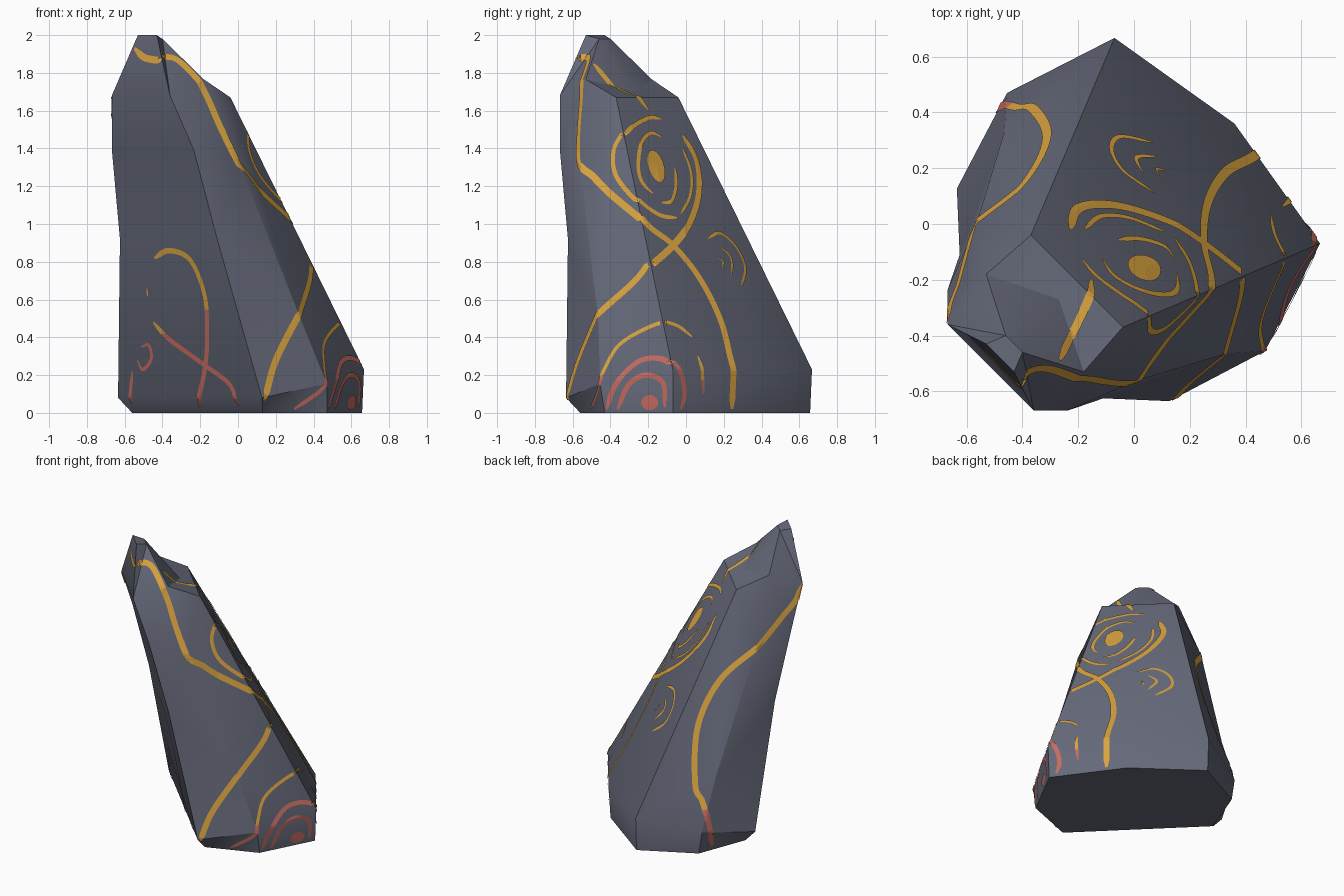
import bpy, bmesh, math
from mathutils import Vector
from mathutils.bvhtree import BVHTree

if "Cube" in bpy.data.objects:
    bpy.data.objects.remove(bpy.data.objects["Cube"])


def material(name, rgb):
    m = bpy.data.materials.new(name)
    m.diffuse_color = (*rgb, 1)
    m.use_nodes = True
    m.node_tree.nodes["Principled BSDF"].inputs["Base Color"].default_value = m.diffuse_color
    return m


STONE = material("slate stone", (0.13, 0.14, 0.19))
GOLD = material("gold vein", (0.70, 0.37, 0.05))
RED = material("red vein", (0.56, 0.15, 0.12))

# Rock: one half given, the other half mirrored across the x = y plane
half = {
    "T": (-.43, -.53, 2.0), "S": (-.40, -.46, 1.98),                 # tip
    "H": (-.36, -.668, 1.68), "I": (-.235, -.668, 1.395),            # front ridge
    "G": (-.11, -.625, .92), "E": (.127, -.635, .08), "e": (.13, -.56, 0),
    "R": (-.18, -.53, 1.765), "J": (0, -.565, 1.34),                 # side ridge
    "K": (.33, -.465, .5), "F": (.47, -.455, .155), "f": (.47, -.43, 0),
    "P": (-.04, -.37, 1.67), "B": (.667, -.07, .23), "b": (.657, -.07, 0),
}
axis = {"M": (.36, .36, .23), "m": (.35, .35, 0), "N": (-.27, -.27, 1.70)}
side_faces = ["THRS", "HIJR", "IGKJ", "GEFK", "EefF", "RJP", "JKBP", "KFB",
              "FfbB", "BbmM", "SRN", "RPN", "PBM"]

bm = bmesh.new()
near = {k: bm.verts.new(v) for k, v in half.items()}
far = {k: bm.verts.new((v[1], v[0], v[2])) for k, v in half.items()}
for k, v in axis.items():
    near[k] = far[k] = bm.verts.new(v)
for f in side_faces:
    for d in (near, far):
        bm.faces.new([d[c] for c in f])
for a, b in ("TS", "TH", "HI", "IG", "GE", "Ee"):    # faces crossing the mirror plane
    bm.faces.new([near[a], near[b], far[b], far[a]])
for a, b in ("PM", "PN", "SN"):
    bm.faces.new([near[a], near[b], far[a]])
bm.faces.new([near[c] for c in "efbm"] + [far[c] for c in "bfe"])
bmesh.ops.recalc_face_normals(bm, faces=bm.faces)
bmesh.ops.triangulate(bm, faces=bm.faces)
tree = BVHTree.FromBMesh(bm)
mesh = bpy.data.meshes.new("rock")
bm.to_mesh(mesh)
bm.free()
rock = bpy.data.objects.new("rock", mesh)
bpy.context.collection.objects.link(rock)
mesh.materials.append(STONE)
bpy.context.view_layer.objects.active = rock
rock.select_set(True)
bpy.ops.object.shade_smooth_by_angle(angle=math.radians(32))


def project(view, a, b):
    """Point on the rock seen at (a, b) from the right, left, front or top."""
    o, d = {"R": ((5, a, b), (-1, 0, 0)), "L": ((-5, a, b), (1, 0, 0)),
            "F": ((a, -5, b), (0, 1, 0)), "T": ((a, b, 5), (0, 0, -1))}[view]
    return tree.ray_cast(Vector(o), Vector(d))[0]


def lift(p):
    co, n, _, _ = tree.find_nearest(p)
    q = co + n * .005
    q.z = max(q.z, .001)
    return q


def add_paint(name, verts, faces, red_below):
    me = bpy.data.meshes.new(name)
    me.from_pydata(verts, [], faces)
    me.materials.append(GOLD)
    me.materials.append(RED)
    for p in me.polygons:
        p.material_index = int(p.center.z < red_below)
    bpy.context.collection.objects.link(bpy.data.objects.new(name, me))


def stroke(name, width, red_below, *runs):
    """Tapered ribbon laid on the rock; runs are (view, [(a, b), ...])."""
    pts = [project(v, a, b) for v, run in runs for a, b in run]
    pts = [p for p in pts if p]
    ctrl = [pts[0] * 2 - pts[1]] + pts + [pts[-1] * 2 - pts[-2]]
    path = []
    for p0, p1, p2, p3 in zip(ctrl, ctrl[1:], ctrl[2:], ctrl[3:]):
        n = max(2, int((p2 - p1).length / .012))
        for i in range(n):
            t = i / n
            path.append(.5 * (2 * p1 + (p2 - p0) * t + (2 * p0 - 5 * p1 + 4 * p2 - p3) * t * t
                              + (3 * p1 - p0 - 3 * p2 + p3) * t ** 3))
    path.append(pts[-1])
    verts, faces, last = [], [], len(path) - 1
    for i, p in enumerate(path):
        co, nor, _, _ = tree.find_nearest(p)
        tan = path[min(i + 1, last)] - path[max(i - 1, 0)]
        side = nor.cross(tan).normalized()
        w = width / 2 * min(1, .4 + .15 * min(i, last - i))
        verts += [lift(co + side * w * k) for k in (1, 0, -1)]
        if i:
            a, b = 3 * i - 3, 3 * i
            faces += [(a, a + 1, b + 1, b), (a + 1, a + 2, b + 2, b + 1)]
    add_paint(name, verts, faces, red_below)


def spot(name, y, z, ry, rz, tilt, red_below):
    ring = []
    for i in range(20):
        t = math.tau * i / 20
        u, v = ry * math.cos(t), rz * math.sin(t)
        ring.append(lift(project("R", y + u + tilt * v, z + v)))
    add_paint(name, [lift(project("R", y, z))] + ring,
              [(0, i + 1, (i + 1) % 20 + 1) for i in range(20)], red_below)


# Long crossing veins
stroke("descending_vein", .038, 0,
       ("F", [(-.545, 1.93), (-.5, 1.885), (-.45, 1.87), (-.415, 1.87), (-.385, 1.88), (-.33, 1.87),
              (-.26, 1.81), (-.17, 1.68), (-.09, 1.5), (.0, 1.325)]),
       ("R", [(-.49, 1.25), (-.40, 1.16), (-.22, 1.01), (-.07, .885), (.07, .71), (.18, .49), (.235, .28), (.24, .02)]))
stroke("rising_vein", .038, 0,
       ("F", [(.135, .07), (.195, .27), (.31, .5)]),
       ("R", [(-.24, .73), (-.07, .885), (.02, 1.01), (.065, 1.16), (.055, 1.33), (-.02, 1.47)]))
stroke("summit_vein", .032, 0, ("T", [(-.27, -.49), (-.21, -.37), (-.16, -.26), (-.155, -.2)]))
stroke("back_vein", .038, .3,
       ("L", [(.38, .03), (.42, .2)]),
       ("T", [(-.42, .415), (-.36, .41), (-.31, .31), (-.38, .16)]),
       ("L", [(0, 1.33), (-.1, 1.41), (-.2, 1.49), (-.29, 1.57), (-.355, 1.67)]))

# Upper eye of rings
spot("upper_eye", -.16, 1.305, .042, .085, -.25, 0)
stroke("upper_outer_ring", .025, 0,
       ("R", [(-.13, 1.555), (-.2, 1.56), (-.3, 1.5), (-.38, 1.39), (-.37, 1.26), (-.28, 1.14), (-.15, 1.05), (-.05, 1.03)]))
stroke("upper_outer_arc", .02, 0, ("R", [(-.03, 1.05), (.02, 1.15), (.025, 1.27), (-.02, 1.4)]))
stroke("upper_inner_left", .022, 0,
       ("R", [(-.13, 1.46), (-.19, 1.48), (-.24, 1.42), (-.255, 1.3), (-.235, 1.22), (-.18, 1.16)]))
stroke("upper_inner_right", .022, 0, ("R", [(-.13, 1.11), (-.08, 1.12), (-.055, 1.2), (-.06, 1.3)]))

# Small arcs on the sloping back face
stroke("small_arc_outer", .02, 0, ("R", [(.11, .92), (.18, .95), (.26, .88), (.31, .77), (.29, .67)]))
stroke("small_arc_middle", .018, 0, ("R", [(.18, .88), (.235, .82), (.24, .73)]))
stroke("small_arc_inner", .018, 0, ("R", [(.17, .82), (.195, .8), (.19, .77)]))

# Lower rings near the ground
spot("lower_eye", -.19, .055, .045, .04, 0, .3)
stroke("lower_ring_outer", .022, .2,
       ("R", [(-.5, .02), (-.46, .13), (-.43, .23), (-.35, .36), (-.2, .45), (-.05, .46), (.03, .40)]))
stroke("lower_ring_tail", .02, .17, ("R", [(.06, .30), (.085, .2), (.09, .1)]))
stroke("lower_ring_middle", .03, 1,
       ("R", [(-.42, .02), (-.37, .15), (-.25, .27), (-.13, .285), (-.03, .21), (-.01, .1), (-.03, .02)]))
stroke("lower_ring_inner", .028, 1, ("R", [(-.36, .02), (-.3, .15), (-.21, .2), (-.12, .16), (-.11, .03)]))

# Curls on the front left face
stroke("front_curl", .03, .55,
       ("F", [(-.44, .82), (-.36, .86), (-.25, .81), (-.175, .63), (-.16, .44), (-.17, .25), (-.2, .03)]))
stroke("front_branch", .028, .42,
       ("F", [(-.445, .48), (-.36, .39), (-.175, .255), (-.04, .15), (.01, .04)]))
stroke("front_dash", .018, 0, ("F", [(-.48, .66), (-.475, .62)]))
stroke("front_hook", .02, 1,
       ("F", [(-.51, .35), (-.47, .36), (-.455, .29), (-.5, .23), (-.53, .28)]))
stroke("front_left_mark", .022, 1, ("F", [(-.555, .22), (-.565, .13), (-.56, .05)]))
